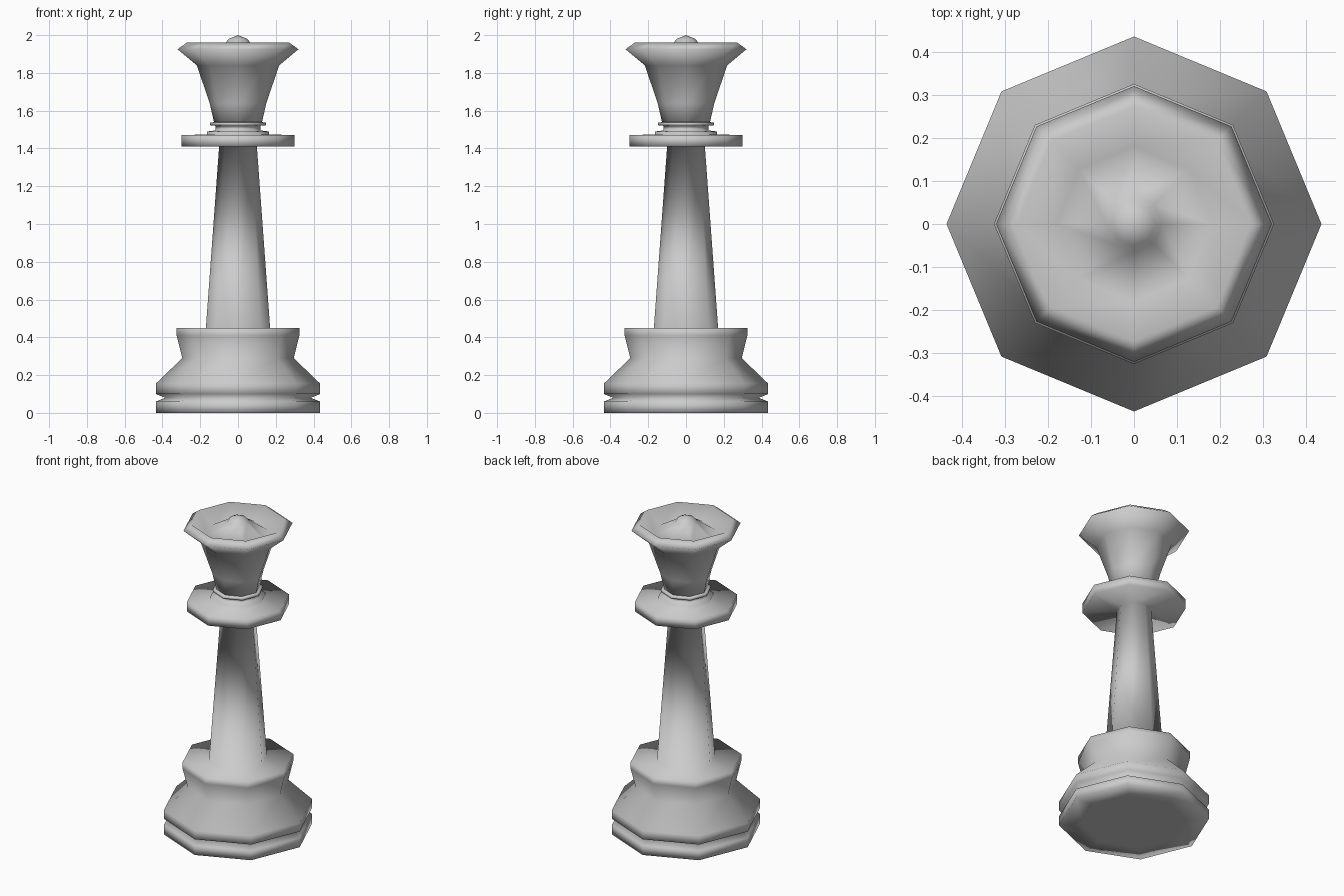
import bpy
from math import cos, sin, pi

if "Cube" in bpy.data.objects:
    bpy.data.objects.remove(bpy.data.objects["Cube"])

SIDES = 8


def lathe(name, profile):
    """Spin (radius, z) points into a smooth-shaded octagonal part; radius 0 makes a tip."""
    verts, faces, rings = [], [], []
    for r, z in profile:
        start = len(verts)
        if r == 0:
            verts.append((0, 0, z))
            rings.append([start] * SIDES)
        else:
            for i in range(SIDES):
                a = 2 * pi * i / SIDES
                verts.append((r * cos(a), r * sin(a), z))
            rings.append(list(range(start, start + SIDES)))
    for lo, hi in zip(rings, rings[1:]):
        for i in range(SIDES):
            j = (i + 1) % SIDES
            corners = [lo[i], lo[j], hi[j], hi[i]]
            faces.append(list(dict.fromkeys(corners)))
    mesh = bpy.data.meshes.new(name)
    mesh.from_pydata(verts, [], faces)
    mesh.polygons.foreach_set("use_smooth", [True] * len(mesh.polygons))
    obj = bpy.data.objects.new(name, mesh)
    bpy.context.collection.objects.link(obj)
    return obj


# Grooved foot with sloping shoulder and flared top, running into the shaft and collar
lathe("base_and_shaft", [
    (0, 0), (0.30, 0), (0.435, 0), (0.435, 0.06), (0.385, 0.08), (0.435, 0.10),
    (0.435, 0.155), (0.295, 0.29), (0.325, 0.41), (0.325, 0.45), (0.17, 0.45),
    (0.10, 1.41), (0.30, 1.41), (0.30, 1.47), (0.163, 1.475), (0.163, 1.49),
    (0.12, 1.495), (0.12, 1.52), (0.147, 1.523), (0.147, 1.537), (0.12, 1.54),
    (0, 1.54)])

# Flared crown with dished top, rising to a small central point
lathe("crown", [
    (0, 1.53), (0.125, 1.53), (0.15, 1.64), (0.218, 1.84), (0.32, 1.925),
    (0.272, 1.96), (0.18, 1.89), (0.065, 1.96), (0.05, 1.98), (0, 2.0)])
